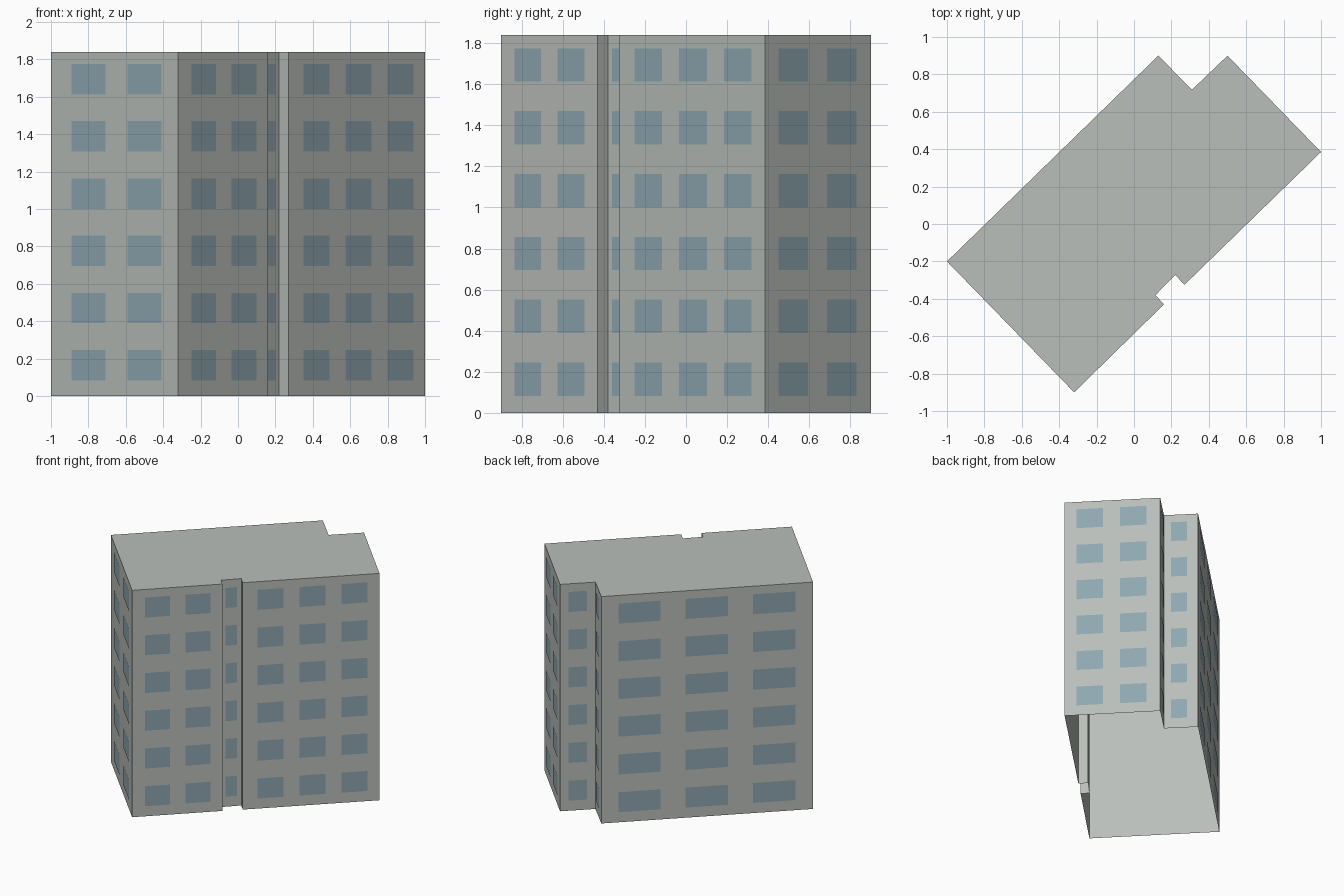
import bpy
import bmesh
from mathutils import Vector

cube = bpy.data.objects.get("Cube")
if cube:
    bpy.data.objects.remove(cube, do_unlink=True)

HEIGHT = 1.84
STOREYS = 6
OFFSET = 0.003  # how far the window panes stand off the walls


def make_material(name, color):
    mat = bpy.data.materials.new(name)
    mat.use_nodes = True
    mat.diffuse_color = color
    mat.node_tree.nodes["Principled BSDF"].inputs["Base Color"].default_value = color
    return mat


def make_object(name, bm, mat):
    mesh = bpy.data.meshes.new(name)
    bm.to_mesh(mesh)
    bm.free()
    mesh.materials.append(mat)
    obj = bpy.data.objects.new(name, mesh)
    bpy.context.collection.objects.link(obj)
    return obj


concrete = make_material("light grey concrete", (0.49, 0.52, 0.49, 1))
glass = make_material("blue grey glass", (0.275, 0.39, 0.44, 1))

# Footprint corners, counter-clockwise from the far right corner
footprint = [Vector(p) for p in (
    (-1, -0.2), (-0.32, -0.9), (0.16, -0.43), (0.115, -0.38), (0.22, -0.272),
    (0.27, -0.325), (1, 0.385), (0.5, 0.9), (0.31, 0.718), (0.13, 0.9))]

# Per wall: name, starting corner, (first window start, window width, spacing, count)
# as fractions of the wall length
window_walls = [
    ("front_right_end", 0, (0.165, 0.267, 0.441, 2)),
    ("front_long_right", 1, (0.144, 0.276, 0.446, 2)),
    ("front_recess", 3, (0.2, 0.59, 0, 1)),
    ("front_long_left", 5, (0.107, 0.19, 0.307, 3)),
    ("back_left_end", 6, (0.123, 0.28, 0.456, 2)),
    ("back_step", 7, (0.243, 0.514, 0, 1)),
    ("back_inner_end", 8, (0.2, 0.48, 0, 1)),
    ("back_long", 9, (0.08, 0.2, 0.318, 3)),
]

# Building shell: roof and walls, open underneath
bm = bmesh.new()
lower = [bm.verts.new((p.x, p.y, 0)) for p in footprint]
upper = [bm.verts.new((p.x, p.y, HEIGHT)) for p in footprint]
bm.faces.new(upper)
for i in range(len(footprint)):
    j = (i + 1) % len(footprint)
    bm.faces.new((lower[i], lower[j], upper[j], upper[i]))
make_object("building_shell", bm, concrete)

# Window panes: one grid of flat plates for each wall
for name, corner, (first, width, spacing, count) in window_walls:
    a = footprint[corner]
    b = footprint[(corner + 1) % len(footprint)]
    along = b - a
    shift = Vector((along.y, -along.x)).normalized() * OFFSET
    bm = bmesh.new()
    for storey in range(STOREYS):
        z = 0.164 + storey * 0.306
        for column in range(count):
            start = first + column * spacing
            p = a + along * start + shift
            q = a + along * (start + width) + shift
            bm.faces.new([bm.verts.new(co) for co in (
                (p.x, p.y, z - 0.081), (q.x, q.y, z - 0.081),
                (q.x, q.y, z + 0.081), (p.x, p.y, z + 0.081))])
    make_object(name + "_windows", bm, glass)
